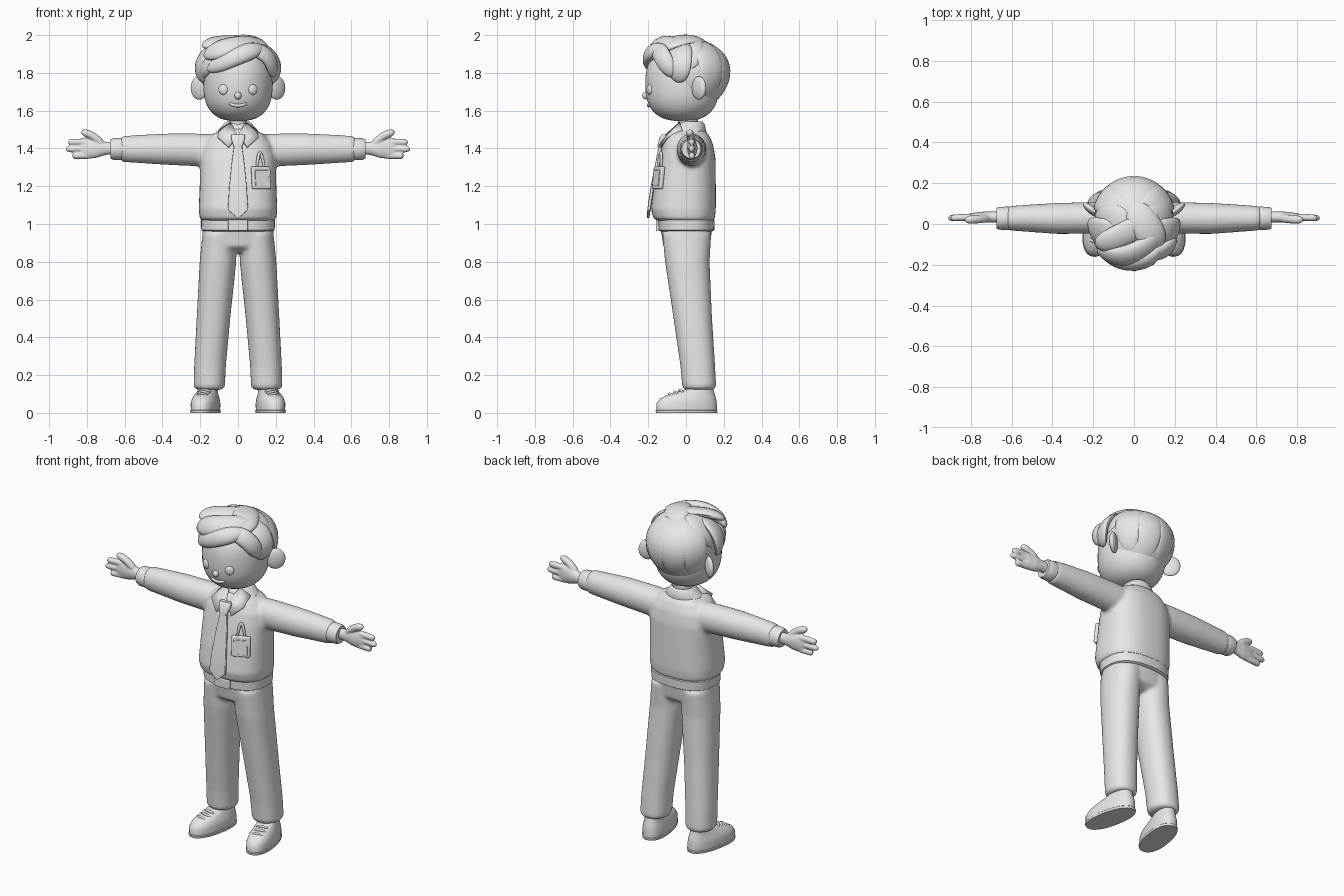
import bpy, bmesh
from math import sin, cos, pi, radians
from mathutils import Vector, Matrix

if "Cube" in bpy.data.objects:
    bpy.data.objects.remove(bpy.data.objects["Cube"])

grey = bpy.data.materials.new("plain_grey")
grey.use_nodes = True
grey.diffuse_color = (0.8, 0.8, 0.8, 1)
grey.node_tree.nodes["Principled BSDF"].inputs["Base Color"].default_value = (0.8, 0.8, 0.8, 1)


def power(v, e):
    return abs(v) ** e * (1 if v >= 0 else -1)


def skin(bm, rows):
    """Bridge rows of points into a closed tube."""
    rows = [[bm.verts.new(p) for p in row] for row in rows]
    n = len(rows[0])
    for r, s in zip(rows, rows[1:]):
        for i in range(n):
            bm.faces.new((r[i], r[(i + 1) % n], s[(i + 1) % n], s[i]))
    bm.faces.new(rows[0][::-1])
    bm.faces.new(rows[-1])


def loft(bm, rings, n=2.0, sideways=0, seg=40):
    """Rings are (cx, cy, height, rx, ry); sideways +-1 runs them along x."""
    rows = []
    for cx, cy, h, rx, ry in rings:
        row = []
        for i in range(seg):
            t = 2 * pi * i / seg
            a = cx + rx * power(cos(t), 2 / n)
            b = cy + ry * power(sin(t), 2 / n)
            row.append((sideways * h, b, a) if sideways else (a, b, h))
        rows.append(row)
    skin(bm, rows)


def sweep(bm, a, b, c, w, t, centre=(0, 0.03, 1.78), blunt=3):
    """Rounded flat strand through three points, facing away from centre."""
    a, b, c, centre = map(Vector, (a, b, c, centre))
    rows, steps = [], 20
    for k in range(steps + 1):
        u = 0.5 - 0.499 * cos(pi * k / steps)
        p = a * (2 * u - 1) * (u - 1) + b * 4 * u * (1 - u) + c * u * (2 * u - 1)
        tan = (a * (4 * u - 3) + b * (4 - 8 * u) + c * (4 * u - 1)).normalized()
        side = tan.cross(p - centre).normalized()
        out = side.cross(tan)
        f = (1 - abs(2 * u - 1) ** blunt) ** 0.5
        rows.append([p + side * w * f * cos(2 * pi * i / 16) + out * t * f * sin(2 * pi * i / 16)
                     for i in range(16)])
    skin(bm, rows)


def ball(bm, loc, size, turn=0):
    m = Matrix.Translation(loc) @ Matrix.Rotation(turn, 4, 'Z') @ Matrix.Diagonal((*size, 1))
    bmesh.ops.create_uvsphere(bm, u_segments=40, v_segments=24, radius=1, matrix=m)


def finish(bm, name, voxel=0, smooth=6, bevel=0, solid=0):
    bmesh.ops.recalc_face_normals(bm, faces=bm.faces)
    me = bpy.data.meshes.new(name)
    bm.to_mesh(me)
    bm.free()
    me.materials.append(grey)
    ob = bpy.data.objects.new(name, me)
    bpy.context.collection.objects.link(ob)
    bpy.ops.object.select_all(action='DESELECT')
    bpy.context.view_layer.objects.active = ob
    ob.select_set(True)
    bpy.ops.object.shade_smooth_by_angle(angle=radians(45))
    if solid:
        ob.modifiers.new("thickness", 'SOLIDIFY').thickness = solid
    if bevel:
        m = ob.modifiers.new("bevel", 'BEVEL')
        m.width, m.segments = bevel, 3
    if voxel:
        m = ob.modifiers.new("blend", 'REMESH')
        m.mode, m.voxel_size, m.use_smooth_shade = 'VOXEL', voxel, True
        m = ob.modifiers.new("soften", 'SMOOTH')
        m.factor, m.iterations = 0.5, smooth
    return ob


new = bmesh.new
sides = (("left", 1), ("right", -1))

# Shirt: torso and sleeves blended together
bm = new()
loft(bm, [(0, 0, 1.015, .185, .145), (0, -.01, 1.03, .203, .163), (0, -.014, 1.08, .208, .172),
          (0, -.006, 1.2, .203, .164), (0, .008, 1.35, .2, .148), (0, .01, 1.42, .185, .134),
          (0, .008, 1.47, .145, .115), (0, .01, 1.505, .08, .08)], n=2.5)
for _, s in sides:
    loft(bm, [(1.39, .03, .05, .08, .075), (1.392, .03, .2, .087, .078), (1.396, .027, .38, .083, .076),
              (1.397, .028, .5, .076, .068), (1.397, .028, .61, .069, .06),
              (1.397, .028, .622, .06, .053)], sideways=s)
finish(bm, "shirt", voxel=.01, smooth=8)

# Cuffs and hands
for label, s in sides:
    bm = new()
    loft(bm, [(1.397, .028, .6, .056, .052), (1.397, .028, .615, .059, .057),
              (1.397, .028, .66, .057, .056), (1.397, .028, .675, .05, .05)], sideways=s)
    finish(bm, label + "_cuff")
    bm = new()
    loft(bm, [(1.4, .034, .65, .032, .028), (1.4, .034, .7, .034, .027), (1.4, .033, .75, .05, .027),
              (1.397, .032, .8, .053, .021), (1.397, .031, .83, .046, .014)], sideways=s)
    for z, tip in ((1.434, .9), (1.398, .912), (1.362, .875)):
        sweep(bm, (s * .77, .032, z), (s * .84, .032, z), (s * tip, .028, z - .002),
              .018, .017, (s * .8, 1, z), 6)
    sweep(bm, (s * .71, .03, 1.41), (s * .765, .024, 1.462), (s * .83, .02, 1.487),
          .021, .021, (s * .8, 1, 1.4), 5)
    finish(bm, label + "_hand", voxel=.005, smooth=3)

# Belt and buckle
bm = new()
loft(bm, [(0, .002, .96, .18, .135), (0, .002, .968, .194, .148),
          (0, .002, 1.02, .196, .15), (0, .002, 1.03, .185, .14)], n=2.5)
finish(bm, "belt")
bm = new()
bmesh.ops.create_cube(bm, matrix=Matrix.Translation((0, -.15, .993)) @ Matrix.Diagonal((.104, .02, .056, 1)))
finish(bm, "buckle", bevel=.005)

# Trousers: hips and legs blended together
bm = new()
loft(bm, [(0, .005, .85, .12, .08), (0, .003, .88, .186, .122), (0, .002, .985, .188, .138)], n=2.4)
for _, s in sides:
    loft(bm, [(s * .152, .07, .122, .068, .078), (s * .152, .07, .14, .083, .09),
              (s * .148, .062, .25, .084, .092), (s * .13, .036, .5, .089, .102),
              (s * .106, .007, .8, .097, .118), (s * .098, .004, .95, .09, .13)], n=2.2)
finish(bm, "trousers", voxel=.01, smooth=8)

# Shoes with laces, toes turned out
for label, s in sides:
    place = Matrix.Translation((s * .172, .003, 0)) @ Matrix.Rotation(s * radians(11), 4, 'Z')
    bm = new()
    loft(bm, [(0, 0, 0, .072, .164), (0, 0, .012, .074, .166), (0, 0, .016, .07, .162),
              (0, 0, .05, .071, .162), (0, .008, .075, .066, .15), (0, .025, .095, .058, .128),
              (0, .052, .113, .052, .095), (0, .075, .13, .048, .068)], n=2.3)
    bm.transform(place)
    finish(bm, label + "_shoe")
    bm = new()
    for y, z in ((-.092, .1), (-.064, .111), (-.036, .121)):
        sweep(bm, (-.036, y + .012, z - .012), (0, y, z), (.036, y + .012, z - .012),
              .007, .007, (0, 0, -1), 6)
    bm.transform(place)
    finish(bm, label + "_laces")

# Neck, collar and tie
bm = new()
loft(bm, [(0, .01, 1.48, .05, .055), (0, .01, 1.6, .048, .052)])
finish(bm, "neck")
bm = new()
loft(bm, [(0, .015, 1.475, .108, .088), (0, .018, 1.49, .11, .09), (0, .028, 1.53, .074, .07),
          (0, .03, 1.542, .06, .058), (0, .03, 1.525, .05, .05)])
finish(bm, "collar")
for label, s in sides:
    bm = new()
    flap = [(.04, -.035, 1.54), (.004, -.11, 1.475), (.05, -.143, 1.412), (.108, -.105, 1.465), (.1, -.02, 1.5)]
    bm.faces.new([bm.verts.new((s * x, y, z)) for x, y, z in flap])
    bmesh.ops.triangulate(bm, faces=bm.faces)
    finish(bm, label + "_collar_flap", solid=.014)
bm = new()
loft(bm, [(0, -.2, 1.032, .004, .006), (0, -.196, 1.075, .054, .009), (0, -.178, 1.2, .046, .009),
          (0, -.154, 1.32, .034, .009), (0, -.132, 1.425, .02, .009)], n=6)
finish(bm, "tie")
bm = new()
loft(bm, [(0, -.138, 1.405, .02, .014), (0, -.132, 1.42, .027, .018),
          (0, -.122, 1.46, .038, .018), (0, -.115, 1.474, .034, .012)], n=3.5)
finish(bm, "tie_knot")

# Chest badge and clip
tilt = Matrix.Translation((.122, -.146, 1.245)) @ Matrix.Rotation(radians(24), 4, 'Z') @ Matrix.Rotation(radians(-6), 4, 'X')
bm = new()
bmesh.ops.create_cube(bm, matrix=tilt @ Matrix.Diagonal((.106, .022, .12, 1)))
finish(bm, "badge", bevel=.007)
bm = new()
bmesh.ops.create_cube(bm, matrix=tilt @ Matrix.Translation((0, -.012, -.004)) @ Matrix.Diagonal((.078, .006, .085, 1)))
finish(bm, "badge_card", bevel=.002)
bm = new()
sweep(bm, (-.022, 0, .05), (0, 0, .132), (.022, 0, .05), .008, .008, (0, 1, 0), 8)
bm.transform(tilt)
finish(bm, "badge_clip")

# Head, ears and face
bm = new()
rows = []
for k in range(25):
    t = (k / 12 - 1) * pi / 2 * .995
    r = power(cos(t), 2 / 2.6)
    rows.append((0, -.02, 1.742 + .197 * power(sin(t), 2 / 2.6), .183 * r, .195 * r))
loft(bm, rows, seg=56)
finish(bm, "head")
for label, s in sides:
    bm = new()
    ball(bm, (s * .205, .068, 1.72), (.055, .021, .062), s * radians(38))
    finish(bm, label + "_ear")
    bm = new()
    ball(bm, (s * .078, -.193, 1.712), (.026, .014, .028), s * radians(20))
    finish(bm, label + "_eye")
bm = new()
ball(bm, (0, -.214, 1.68), (.018, .018, .02))
finish(bm, "nose")
bm = new()
sweep(bm, (-.048, -.192, 1.64), (0, -.199, 1.626), (.048, -.192, 1.64), .009, .008, blunt=5)
finish(bm, "mouth")


# Hair: rounded cap, back lobes, then side and fringe locks
def on_cap(az, el):
    az, el = radians(az), radians(el)
    return (.186 * cos(el) * sin(az), .035 + .18 * cos(el) * cos(az), 1.79 + .185 * sin(el))


bm = new()
ball(bm, (0, .035, 1.79), (.192, .183, .192))
finish(bm, "hair_cap")
for i, (az, low) in enumerate(((-98, 8), (-57, -40), (-19, -52), (19, -52), (57, -40), (98, 8))):
    bm = new()
    sweep(bm, on_cap(az, 84), on_cap(az, (84 + low) / 2), on_cap(az, low), .074, .022)
    finish(bm, f"back_hair_lobe_{i + 1}")
for label, s in sides:
    bm = new()
    sweep(bm, (s * .08, -.03, 1.955), (s * .187, -.035, 1.87), (s * .178, -.045, 1.75), .068, .024)
    finish(bm, label + "_sideburn")
fringe = {
    "lower_fringe": ((.13, -.12, 1.935), (0, -.192, 1.89), (-.16, -.145, 1.815), .05, .034),
    "upper_fringe": ((.14, -.03, 1.95), (-.02, -.15, 1.94), (-.18, -.12, 1.89), .062, .036),
    "top_tuft": ((.12, .06, 1.95), (-.05, -.05, 1.968), (-.19, -.1, 1.94), .06, .028),
    "parted_lock": ((.05, -.155, 1.93), (.155, -.125, 1.885), (.185, -.07, 1.78), .05, .028),
    "temple_lock": ((-.06, -.18, 1.87), (-.15, -.12, 1.845), (-.185, -.05, 1.78), .045, .024),
    "crown_lock": ((-.02, .1, 1.95), (.06, -.01, 1.97), (.12, -.12, 1.925), .075, .03),
}
for name, lock in fringe.items():
    bm = new()
    sweep(bm, *lock)
    finish(bm, name)
